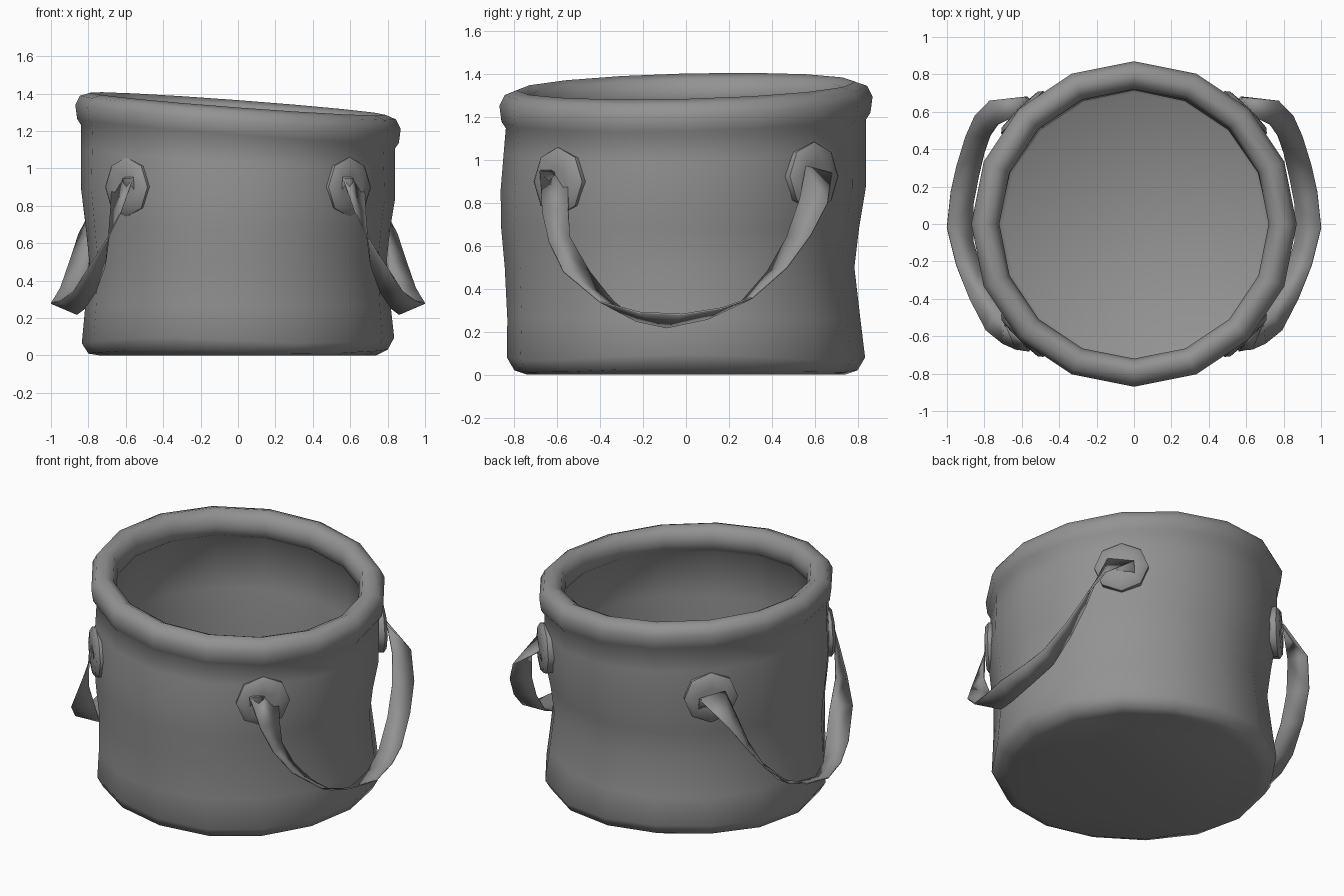
import bpy
import bmesh
import math
from mathutils import Vector

SIDES = 16

cube = bpy.data.objects.get("Cube")
if cube:
    bpy.data.objects.remove(cube, do_unlink=True)

# One grey for the whole bucket
grey = bpy.data.materials.new("dull grey")
grey.use_nodes = True
colour = (0.29, 0.29, 0.29, 1)
grey.diffuse_color = colour
grey.node_tree.nodes["Principled BSDF"].inputs["Base Color"].default_value = colour


def finish(name, bm, sharp_angle):
    """Turn a bmesh into a smooth shaded object that keeps its sharp edges."""
    bmesh.ops.recalc_face_normals(bm, faces=bm.faces)
    mesh = bpy.data.meshes.new(name)
    bm.to_mesh(mesh)
    bm.free()
    for polygon in mesh.polygons:
        polygon.use_smooth = True
    mesh.set_sharp_from_angle(angle=math.radians(sharp_angle))
    mesh.materials.append(grey)
    obj = bpy.data.objects.new(name, mesh)
    bpy.context.scene.collection.objects.link(obj)
    return obj


def skin(bm, rings, closed=True):
    """Bridge consecutive rings of points with quads and return the vertices."""
    loops = [[bm.verts.new(point) for point in ring] for ring in rings]
    for low, high in zip(loops, loops[1:]):
        count = len(low)
        for i in range(count if closed else count - 1):
            j = (i + 1) % count
            bm.faces.new((low[i], low[j], high[j], high[i]))
    return loops


def wall_ring(radius, height, dent=0.0, bulge=0.0, tilt=0.0, wave=0.0):
    """Ring of the soft wall: dented at the waist, leaning towards the top."""
    ring = []
    for i in range(SIDES):
        angle = math.tau * i / SIDES
        c, s = math.cos(angle), math.sin(angle)
        sag = dent * (0.6 + 0.5 * s + 0.3 * abs(c))
        r = radius - sag + bulge * max(0, -s)
        lean = tilt * (-0.075 * c * r + 0.025 * s * r)
        ring.append((r * c, r * s, height + lean + wave * math.cos(3 * angle)))
    return ring


# Bucket body: outside from the base up, over the rolled rim, down to the floor
RIM = 1.31
outside = [
    wall_ring(0.74, 0),
    wall_ring(0.80, 0.02, wave=0.01),
    wall_ring(0.835, 0.08, wave=0.015),
    wall_ring(0.835, 0.26, dent=0.02),
    wall_ring(0.84, 0.5, dent=0.05, bulge=0.01),
    wall_ring(0.845, 0.68, dent=0.035, bulge=0.02),
    wall_ring(0.845, 0.87, dent=0.005, bulge=0.02, tilt=0.5),
    wall_ring(0.84, 1.05, bulge=0.01, tilt=0.8),
]
rim_profile = [(0.84, -0.14), (0.86, -0.11), (0.87, -0.035), (0.845, 0.015),
               (0.79, 0.035), (0.74, 0.01), (0.72, -0.05), (0.73, -0.11),
               (0.765, -0.14)]
rim = [wall_ring(r, RIM + z, tilt=1) for r, z in rim_profile]
inside = [
    wall_ring(0.77, 0.87, dent=0.005, tilt=0.5),
    wall_ring(0.77, 0.5, dent=0.05),
    wall_ring(0.77, 0.26, dent=0.02),
    wall_ring(0.76, 0.12),
    wall_ring(0.70, 0.07),
]
bm = bmesh.new()
loops = skin(bm, outside + rim + inside)
bm.faces.new(loops[0])
bm.faces.new(loops[-1])
finish("bucket_body", bm, 70)


# Octagonal patch that anchors a strap end to the wall
def make_patch(name, side_x, side_y):
    out = Vector((side_x, side_y, 0)).normalized()
    across = Vector((-out.y, out.x, 0))
    centre_z = 0.90 if side_y < 0 else 0.925
    rings = []
    for radius, depth in ((0.155, 0.80), (0.16, 0.845), (0.135, 0.865), (0.07, 0.87)):
        ring = []
        for i in range(8):
            angle = math.tau * i / 8
            point = out * depth + across * radius * math.sin(angle)
            point.z = centre_z + radius * math.cos(angle)
            ring.append(point)
        rings.append(ring)
    patch = bmesh.new()
    ends = skin(patch, rings)
    patch.faces.new(ends[0])
    patch.faces.new(ends[-1])
    finish(name, patch, 45)


# Strap rungs: outer edge and inner edge, from the front anchor to the back one
STRAP = [
    ((0.55, -0.66, 0.83), (0.66, -0.55, 0.83)),
    ((0.56, -0.68, 0.95), (0.67, -0.55, 0.95)),
    ((0.63, -0.67, 0.76), (0.68, -0.55, 0.78)),
    ((0.70, -0.64, 0.62), (0.69, -0.54, 0.64)),
    ((0.79, -0.57, 0.48), (0.71, -0.45, 0.48)),
    ((0.88, -0.40, 0.34), (0.76, -0.34, 0.34)),
    ((0.95, -0.22, 0.29), (0.82, -0.23, 0.25)),
    ((1.00, -0.02, 0.28), (0.86, -0.09, 0.22)),
    ((0.98, 0.17, 0.31), (0.86, 0.10, 0.26)),
    ((0.95, 0.31, 0.36), (0.83, 0.25, 0.33)),
    ((0.90, 0.47, 0.50), (0.80, 0.38, 0.48)),
    ((0.85, 0.58, 0.65), (0.77, 0.47, 0.64)),
    ((0.77, 0.66, 0.80), (0.73, 0.53, 0.82)),
    ((0.57, 0.68, 0.94), (0.67, 0.56, 0.97)),
    ((0.55, 0.66, 0.84), (0.66, 0.55, 0.85)),
]


def make_strap(name, side_x):
    rungs = [[(side_x * x, y, z) for x, y, z in rung] for rung in STRAP]
    strap = bmesh.new()
    skin(strap, rungs, closed=False)
    obj = finish(name, strap, 80)
    thick = obj.modifiers.new("thickness", "SOLIDIFY")
    thick.thickness = 0.008
    thick.offset = 0


for side, side_x in (("left", 1), ("right", -1)):
    make_strap(side + "_strap", side_x)
    make_patch("front_" + side + "_patch", side_x, -1)
    make_patch("back_" + side + "_patch", side_x, 1)
